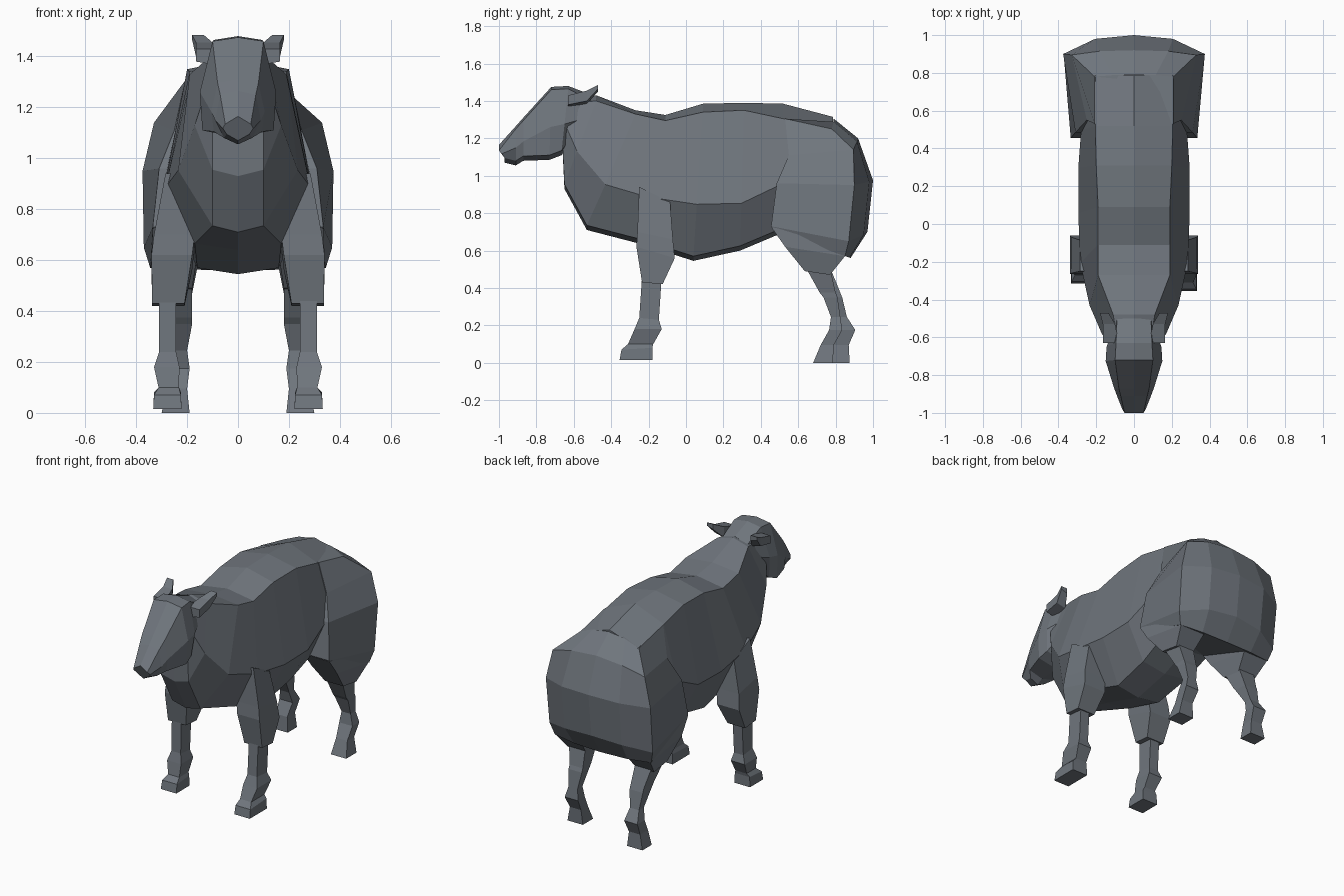
import bpy, bmesh

mat = bpy.data.materials.new("slate grey")
mat.diffuse_color = (0.16, 0.18, 0.205, 1)


def loft(name, rings):
    """Skin a closed flat-faced solid over rings with equal point counts."""
    bm = bmesh.new()
    rows = [[bm.verts.new(p) for p in r] for r in rings]
    n = len(rows[0])
    for a, b in zip(rows, rows[1:]):
        for i in range(n):
            j = (i + 1) % n
            bm.faces.new((a[i], a[j], b[j], b[i]))
    bm.faces.new(rows[0])
    bm.faces.new(rows[-1][::-1])
    bmesh.ops.recalc_face_normals(bm, faces=bm.faces)
    me = bpy.data.meshes.new(name)
    bm.to_mesh(me)
    bm.free()
    me.materials.append(mat)
    ob = bpy.data.objects.new(name, me)
    bpy.context.collection.objects.link(ob)
    return ob


def trunk(name, sections):
    """Symmetric eight-sided sections: top y,z, bottom y,z, top/mid/bottom half width,
    mid level, drop of the top edges."""
    rings = []
    for yt, zt, yb, zb, wt, wm, wb, mid, drop in sections:
        def at(x, t, dz=0):
            return (x, yb + (yt - yb) * t, zb + (zt - zb) * t + dz)
        half = [at(wt, 1, -drop), at(wm, mid), at(wb, 0, .025)]
        left = [(-x, y, z) for x, y, z in reversed(half)]
        rings.append([at(0, 1)] + half + [at(0, 0)] + left)
    return loft(name, rings)


def limb(name, side, sections):
    """Four-sided sections: front y,z, back y,z, inner x, outer x."""
    return loft(name, [[(side * x0, yf, zf), (side * x1, yf, zf),
                        (side * x1, yb, zb), (side * x0, yb, zb)]
                       for yf, zf, yb, zb, x0, x1 in sections])


# Barrel, chest and neck
trunk("body", [
    (-.60, 1.42, -.66, 1.14, .09, .13, .10, .4, .03),
    (-.48, 1.43, -.65, .93, .11, .17, .10, .4, .03),
    (-.27, 1.35, -.53, .71, .19, .235, .10, .38, .02),
    (-.11, 1.325, -.26, .64, .19, .285, .17, .36, .03),
    (.09, 1.385, .04, .545, .19, .295, .16, .36, .045),
    (.31, 1.39, .29, .60, .20, .295, .17, .32, .04),
    (.52, 1.385, .48, .68, .205, .28, .18, .38, .08),
    (.785, 1.315, .78, .66, .205, .28, .18, .4, .065)])

# Head
trunk("head", [
    (-1.0, 1.165, -.97, 1.07, .05, .06, .045, .5, .03),
    (-.91, 1.265, -.91, 1.055, .07, .09, .055, .45, .015),
    (-.87, 1.31, -.87, 1.08, .08, .105, .095, .45, .015),
    (-.72, 1.475, -.73, 1.085, .10, .15, .14, .45, .015),
    (-.63, 1.48, -.665, 1.11, .095, .145, .13, .45, .015),
    (-.50, 1.43, -.60, 1.2, .09, .11, .08, .45, .03)])

# Rounded hindquarters, stacked upwards: front y,z, back y,z, back corner z, widths, sweep
rump = []
for yf, zf, yb, zb, zc, wf, wb, sweep in [
        (.48, .70, .88, .56, .57, .32, .345, .03), (.455, .73, .97, .70, .65, .335, .37, .10),
        (.485, .96, 1.0, .975, .95, .31, .375, .10), (.55, 1.11, .92, 1.20, 1.14, .25, .33, .025),
        (.53, 1.305, .79, 1.305, 1.25, .208, .208, .01)]:
    right = [(wf, yf, zf), (wb, yb - sweep, zc), (.55 * wb, yb - .2 * sweep, zb * .7 + zc * .3)]
    rump.append(right + [(0, yb, zb)] + [(-x, y, z) for x, y, z in right[::-1]])
loft("hindquarters", rump)

for label, s in (("left", 1), ("right", -1)):
    lead = s > 0   # this side steps forward
    # Shoulder and upper front leg, then shin, fetlock and hoof
    limb(f"{label}_front_thigh", s, [
        (-.25, .94, -.085, .86, .18, .285), (-.26, .70, -.07, .66, .17, .33),
        (-.265, .62, -.06, .56, .18, .34), (-.235, .43, -.125, .42, .21, .337)])
    d = 0 if lead else .04
    limb(f"{label}_front_leg", s, [
        (-.235, .46, -.13, .46, .243, .31), (-.25 + d / 4, .24, -.145, .23, .243, .31),
        (-.275 + d / 2, .18, -.13, .18, .23, .33), (-.31 + d, .10, -.175, .10, .232, .312),
        (-.345 + d, .07, -.18, .08, .224, .33), (-.355 + d, .015, -.18, .015, .222, .333)])
    # Back thigh, then hock, fetlock and hoof
    limb(f"{label}_back_thigh", s, [
        (.456, .725, .86, .65, .15, .335), (.53, .62, .85, .57, .16, .34),
        (.635, .49, .77, .47, .18, .31)])
    steps = ([(.64, .77), (.715, .80), (.735, .81), (.775, .825), (.765, .835), (.72, .79), (.68, .785)]
             if lead else
             [(.64, .77), (.725, .825), (.745, .835), (.81, .86), (.83, .905), (.79, .87), (.78, .875)])
    heights = [(.51, .18, .30), (.375, .18, .275), (.35, .18, .275), (.245, .20, .265),
               (.175, .19, .285), (.095, .20, .28), (0, .19, .30)]
    limb(f"{label}_back_leg", s, [(yf, z, yb, z, x0, x1)
                                  for (yf, yb), (z, x0, x1) in zip(steps, heights)])
    # Swept-back ear
    loft(f"{label}_ear", [[(s * x0, y, z0), (s * x1, y, z0 + .015), (s * x1, y, z1), (s * x0, y, z1)]
                          for y, x0, x1, z0, z1 in [(-.63, .08, .165, 1.365, 1.43),
                                                    (-.53, .10, .165, 1.385, 1.455),
                                                    (-.47, .135, .18, 1.45, 1.485)]])
